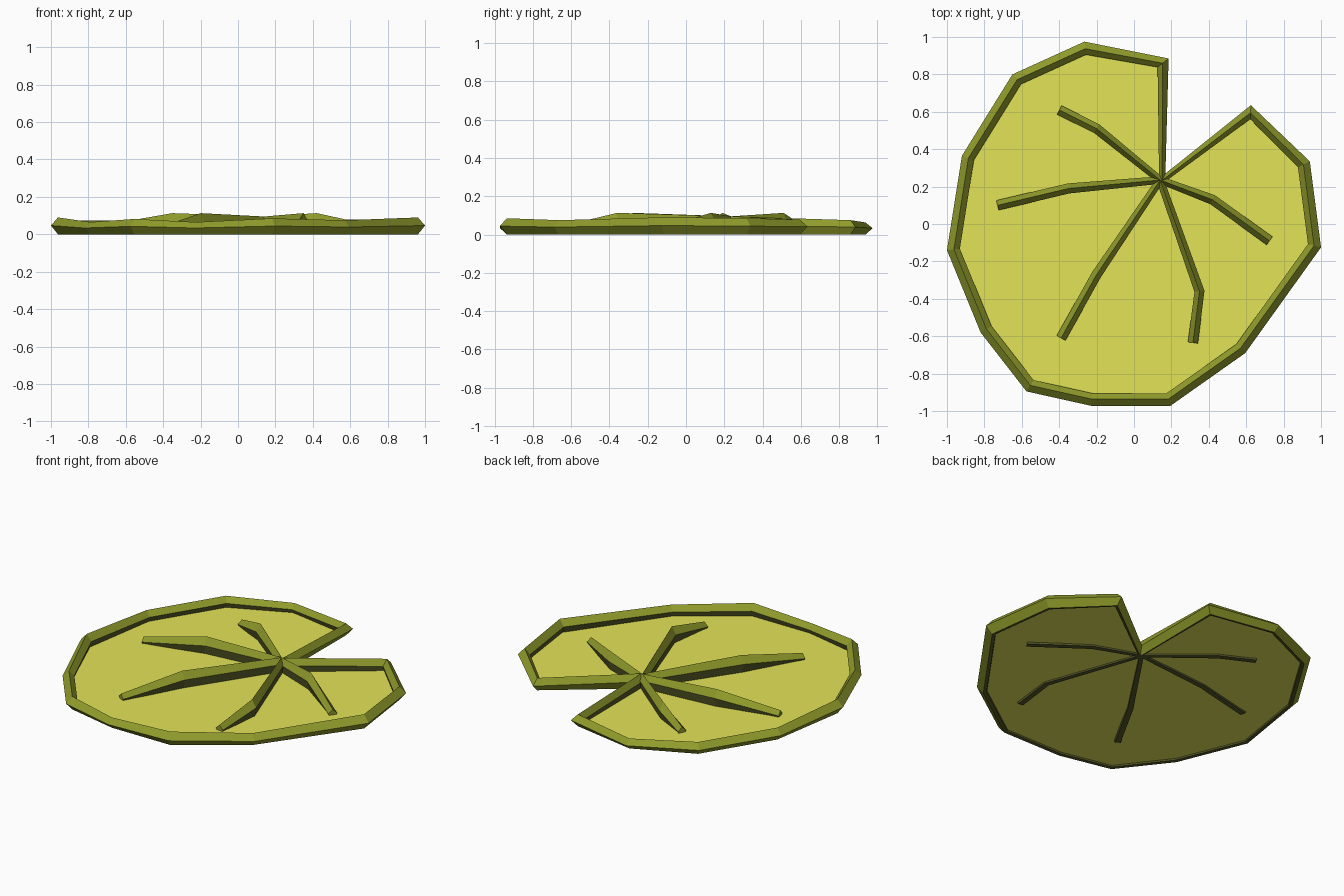
import bpy, bmesh
from mathutils import Vector

if "Cube" in bpy.data.objects:
    bpy.data.objects.remove(bpy.data.objects["Cube"])


def material(name, color):
    m = bpy.data.materials.new(name)
    m.diffuse_color = (*color, 1)
    m.use_nodes = True
    m.node_tree.nodes["Principled BSDF"].inputs["Base Color"].default_value = m.diffuse_color
    return m


LEAF = material("leaf yellow green", (0.77, 0.77, 0.095))
RIB = material("rib olive green", (0.28, 0.33, 0.024))
DARK = material("dark olive underside", (0.09, 0.10, 0.02))


def make_object(name, bm, mats):
    mesh = bpy.data.meshes.new(name)
    bm.to_mesh(mesh)
    bm.free()
    for m in mats:
        mesh.materials.append(m)
    ob = bpy.data.objects.new(name, mesh)
    bpy.context.collection.objects.link(ob)
    return ob


def loft(name, rings, closed, dark_sides):
    """Join equal rings of points into a flat-shaded bar; listed sides are dark."""
    bm = bmesh.new()
    vs = [[bm.verts.new(p) for p in r] for r in rings]
    n, k = len(vs), len(vs[0])
    for i in range(n if closed else n - 1):
        a, b = vs[i], vs[(i + 1) % n]
        for j in range(k):
            f = bm.faces.new((a[j], a[(j + 1) % k], b[(j + 1) % k], b[j]))
            f.material_index = 1 if j in dark_sides else 0
    if not closed:
        bm.faces.new(vs[0])
        bm.faces.new(vs[-1])
    bmesh.ops.recalc_face_normals(bm, faces=bm.faces)
    return make_object(name, bm, (RIB, DARK))


# Outer outline, counter-clockwise: x, y, ridge height (last point is the notch)
OUTLINE = [(0.185, 0.885, .075), (-0.265, 0.975, .063), (-0.65, 0.80, .075),
           (-0.92, 0.365, .075), (-1.0, -0.14, .09), (-0.82, -0.58, .065),
           (-0.575, -0.895, .082), (-0.23, -0.972, .065), (0.195, -0.972, .085),
           (0.595, -0.69, .075), (1.0, -0.125, .09), (0.94, 0.335, .085),
           (0.625, 0.635, .078), (0.168, 0.27, .095)]


def inset(i, d):
    """Outline point i moved inward by d with a limited mitre."""
    n = len(OUTLINE)
    p, q, r = (Vector(OUTLINE[(i + s) % n][:2]) for s in (-1, 0, 1))
    e1, e2 = (q - p).normalized(), (r - q).normalized()
    inward = (Vector((-e1.y, e1.x)) + Vector((-e2.y, e2.x))).normalized()
    cos_half = inward.dot(Vector((-e1.y, e1.x)))
    return q + inward * d * min(1 / cos_half, 1.12)


# Rim: diamond section following the outline, dark on its lower inner side
rings = []
for i, (x, y, top) in enumerate(OUTLINE):
    mid, inner, foot = inset(i, 0.036), inset(i, 0.067), inset(i, 0.055)
    rings.append([(x, y, top * 0.52), (*mid, top), (*inner, top * 0.55),
                  (*foot, 0.003), (*mid, 0)])
loft("rim", rings, True, (2, 3))

# Leaf sheet inside the rim
bm = bmesh.new()
bm.faces.new([bm.verts.new((*inset(i, 0.045), 0.012)) for i in range(len(OUTLINE))])
bm.normal_update()
bmesh.ops.triangulate(bm, faces=bm.faces)
make_object("leaf_pad", bm, (LEAF,))

# Veins: bent ridged bars radiating from the notch, dark underneath
HUB = (0.14, 0.235)
VEINS = [((-0.20, 0.51), (-0.40, 0.61)), ((-0.35, 0.19), (-0.73, 0.10)),
         ((-0.20, -0.27), (-0.39, -0.61)), ((0.35, -0.36), (0.315, -0.635)),
         ((0.42, 0.13), (0.725, -0.09))]
for k, (bend, tip) in enumerate(VEINS):
    pts = [Vector(p) for p in (HUB, bend, tip)]
    d1, d2 = (pts[1] - pts[0]).normalized(), (pts[2] - pts[1]).normalized()
    rings = []
    for p, d, w, top, z in zip(pts, (d1, (d1 + d2).normalized(), d2),
                               (0.02, 0.027, 0.027), (0.095, 0.113, 0.047),
                               (0.06, 0.065, 0.022)):
        side = Vector((-d.y, d.x)) * w
        rings.append([(*(p + side), z), (*p, top), (*(p - side), z),
                      (*(p - side * 0.6), 0.003), (*(p + side * 0.6), 0.003)])
    loft(f"vein_{k + 1}", rings, False, (2, 3, 4))
